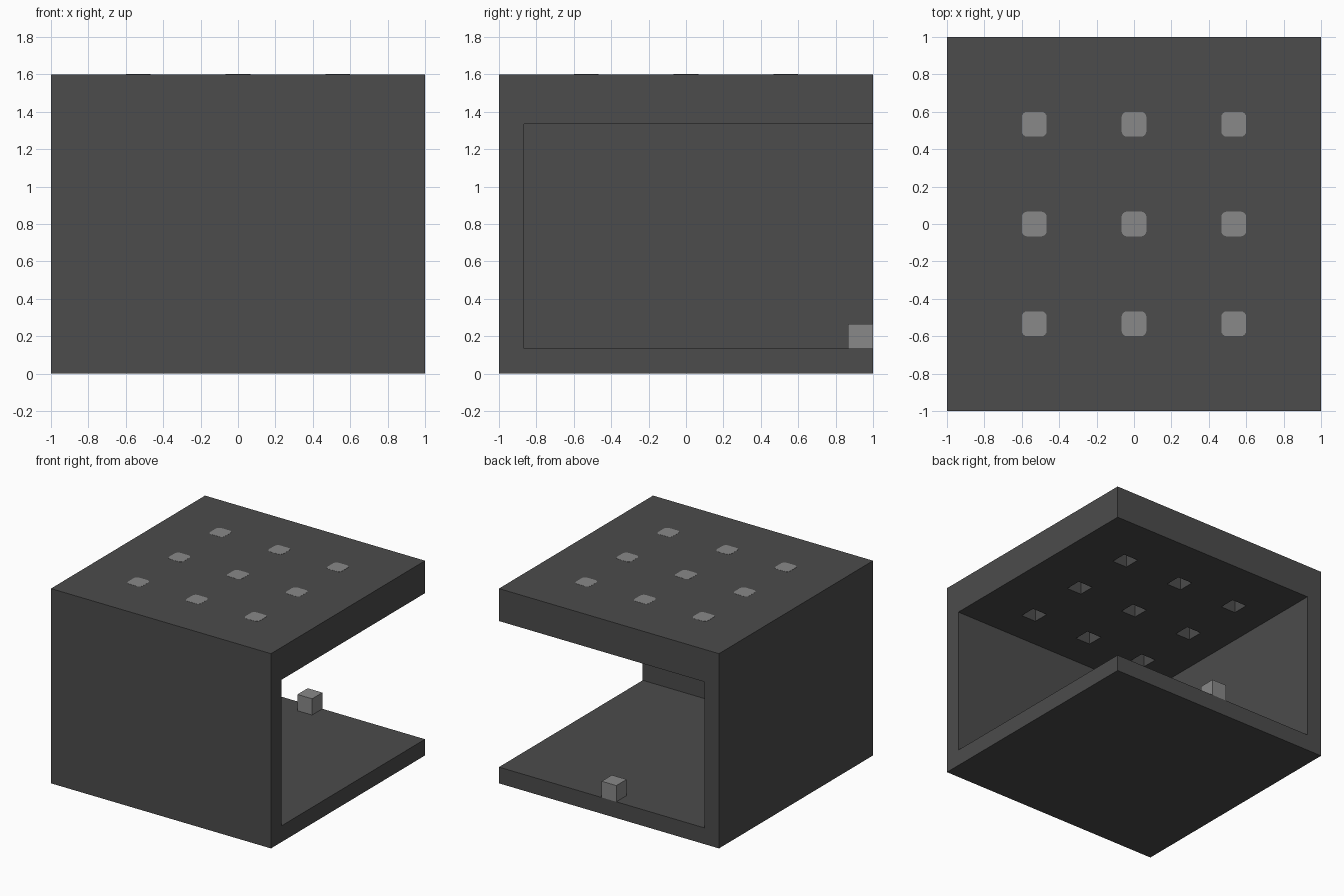
import bpy
import bmesh
from mathutils import Vector

U = 1 / 15            # building module
WALL = 2 * U
HEIGHT = 24 * U
CEILING_Z = 20 * U
LAMP_SPOTS = [(x * 8 * U, y * 8 * U) for x in (-1, 0, 1) for y in (-1, 0, 1)]

if "Cube" in bpy.data.objects:
    bpy.data.objects.remove(bpy.data.objects["Cube"], do_unlink=True)


def make_material(name, value):
    mat = bpy.data.materials.new(name)
    mat.use_nodes = True
    colour = (value, value, value, 1)
    mat.diffuse_color = colour
    mat.node_tree.nodes["Principled BSDF"].inputs["Base Color"].default_value = colour
    return mat


dark_grey = make_material("dark grey", 0.072)
light_grey = make_material("light grey", 0.25)


def finish(bm, name, *mats):
    mesh = bpy.data.meshes.new(name)
    bm.to_mesh(mesh)
    bm.free()
    for mat in mats:
        mesh.materials.append(mat)
    obj = bpy.data.objects.new(name, mesh)
    bpy.context.collection.objects.link(obj)
    return obj


def box_mesh(low, high):
    low, high = Vector(low), Vector(high)
    bm = bmesh.new()
    bmesh.ops.create_cube(bm, size=1)
    bmesh.ops.scale(bm, vec=high - low, verts=bm.verts)
    bmesh.ops.translate(bm, vec=(low + high) / 2, verts=bm.verts)
    return bm


# Floor and the two walls; the other two sides stay open
finish(box_mesh((-1, -1, 0), (1, 1, WALL)), "floor", dark_grey)
finish(box_mesh((-1, -1, WALL), (1, WALL - 1, CEILING_Z)), "front_wall", dark_grey)
finish(box_mesh((-1, WALL - 1, WALL), (WALL - 1, 1, CEILING_Z)), "right_wall", dark_grey)

# Ceiling slab, with nine square lamp recesses pushed up from below
bm = box_mesh((-1, -1, CEILING_Z), (1, 1, HEIGHT))
for axis in (Vector((1, 0, 0)), Vector((0, 1, 0))):
    for step in (-9, -7, -1, 1, 7, 9):
        bmesh.ops.bisect_plane(bm, geom=bm.verts[:] + bm.edges[:] + bm.faces[:],
                               plane_co=axis * step * U, plane_no=axis)
bm.normal_update()
sockets = []
for face in bm.faces:
    c = face.calc_center_median()
    if face.normal.z < -0.9 and any((c.xy - Vector(s)).length < U / 4 for s in LAMP_SPOTS):
        sockets.append(face)
for face in bmesh.ops.extrude_discrete_faces(bm, faces=sockets)["faces"]:
    face.material_index = 1
    bmesh.ops.translate(bm, vec=(0, 0, WALL), verts=face.verts)
finish(bm, "ceiling", dark_grey, light_grey)

# Rounded lamp plates flush with the roof
for i, (x, y) in enumerate(LAMP_SPOTS, 1):
    bm = box_mesh((x - U, y - U, HEIGHT - 0.004), (x + U, y + U, HEIGHT + 0.001))
    corners = [e for e in bm.edges if abs(e.verts[0].co.z - e.verts[1].co.z) > 0.003]
    bmesh.ops.bevel(bm, geom=corners, offset=0.03, segments=4, profile=0.5, affect="EDGES")
    finish(bm, f"roof_lamp_{i}", light_grey)

# Small block at the back edge of the floor
finish(box_mesh((-U, 1 - WALL, WALL), (U, 1, 2 * WALL)), "small_block", light_grey)
